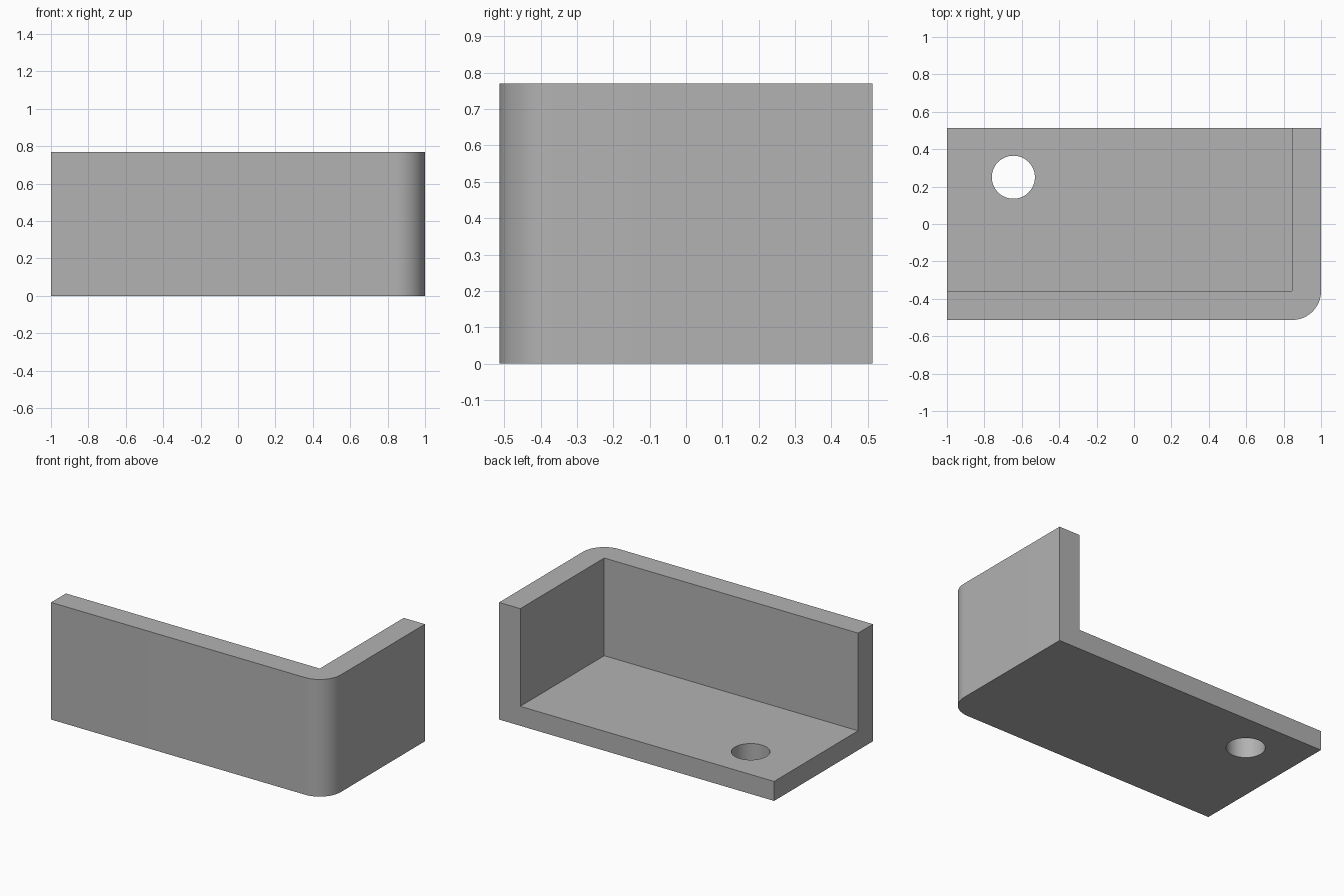
import bpy, bmesh, math

if "Cube" in bpy.data.objects:
    bpy.data.objects.remove(bpy.data.objects["Cube"], do_unlink=True)

# Overall sizes
W, D, H = 1.0, 0.513, 0.77
WALL, FLOOR, RADIUS = 0.154, 0.128, 0.154
HOLE = (-0.645, 0.25, 0.115)

grey = bpy.data.materials.new("plain grey")
grey.use_nodes = True
colour = (0.448, 0.448, 0.448, 1)
grey.diffuse_color = colour
grey.node_tree.nodes["Principled BSDF"].inputs["Base Color"].default_value = colour


def prism(name, outline, z0, z1):
    """Closed solid from an anticlockwise outline."""
    bm = bmesh.new()
    face = bm.faces.new([bm.verts.new((x, y, z0)) for x, y in outline])
    top = bmesh.ops.extrude_face_region(bm, geom=[face])["geom"]
    verts = [v for v in top if isinstance(v, bmesh.types.BMVert)]
    bmesh.ops.translate(bm, verts=verts, vec=(0, 0, z1 - z0))
    bmesh.ops.recalc_face_normals(bm, faces=bm.faces)
    mesh = bpy.data.meshes.new(name)
    bm.to_mesh(mesh)
    bm.free()
    mesh.materials.append(grey)
    obj = bpy.data.objects.new(name, mesh)
    bpy.context.collection.objects.link(obj)
    return obj


def arc(cx, cy, r, start, end, steps):
    angles = [math.radians(start + (end - start) * i / steps) for i in range(steps + 1)]
    return [(cx + r * math.cos(a), cy + r * math.sin(a)) for a in angles]


# Bracket block with one rounded upright corner
corner = arc(W - RADIUS, RADIUS - D, RADIUS, -90, 0, 16)
bracket = prism("corner_bracket", [(-W, -D)] + corner + [(W, D), (-W, D)], 0, H)

# Cutters: the open space above the floor, and the screw hole
x0, y0, x1, y1 = -W - 0.2, WALL - D, W - WALL, D + 0.2
pocket = prism("pocket_cutter", [(x0, y0), (x1, y0), (x1, y1), (x0, y1)], FLOOR, H + 0.2)
hole = prism("hole_cutter", arc(*HOLE, 0, 360, 64)[:-1], -0.2, FLOOR + 0.2)

bpy.ops.object.select_all(action="DESELECT")
bpy.context.view_layer.objects.active = bracket
bracket.select_set(True)
for cutter in (pocket, hole):
    cutter.hide_render = True
    mod = bracket.modifiers.new(cutter.name, "BOOLEAN")
    mod.operation = "DIFFERENCE"
    mod.solver = "EXACT"
    mod.object = cutter
    bpy.ops.object.modifier_apply(modifier=mod.name)
    bpy.data.objects.remove(cutter, do_unlink=True)

bpy.ops.object.shade_smooth_by_angle(angle=math.radians(30))
